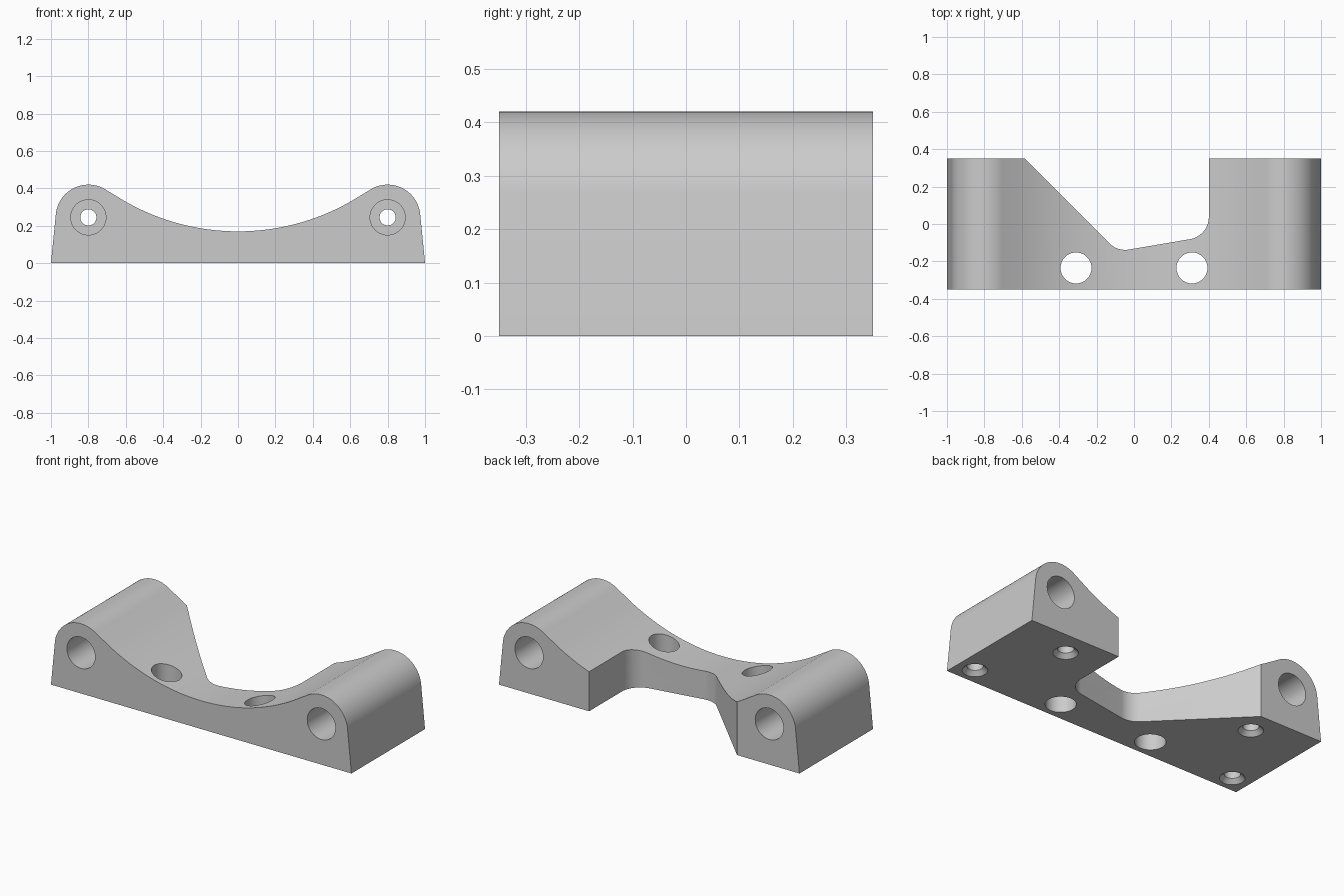
import bpy, bmesh
from math import sin, cos, pi, radians, sqrt
from mathutils import Vector, Matrix

if "Cube" in bpy.data.objects:
    bpy.data.objects.remove(bpy.data.objects["Cube"], do_unlink=True)

WIDTH, DEPTH = 2.0, 0.7
LOBE_X, LOBE_Z, LOBE_R = 0.8, 0.245, 0.175
SADDLE_R, SADDLE_Z = 1.215, 0.17

grey = bpy.data.materials.new("light grey")
grey.use_nodes = True
colour = (0.6, 0.6, 0.6, 1)
grey.diffuse_color = colour
grey.node_tree.nodes["Principled BSDF"].inputs["Base Color"].default_value = colour


def make_object(name, bm):
    bmesh.ops.recalc_face_normals(bm, faces=bm.faces)
    mesh = bpy.data.meshes.new(name)
    bm.to_mesh(mesh)
    bm.free()
    mesh.materials.append(grey)
    obj = bpy.data.objects.new(name, mesh)
    bpy.context.collection.objects.link(obj)
    return obj


def prism(name, points, offset):
    """Extrude a closed outline of 3D points along an offset."""
    bm = bmesh.new()
    face = bm.faces.new([bm.verts.new(p) for p in points])
    new = bmesh.ops.extrude_face_region(bm, geom=[face], use_keep_orig=True)["geom"]
    verts = [g for g in new if isinstance(g, bmesh.types.BMVert)]
    bmesh.ops.translate(bm, verts=verts, vec=offset)
    return make_object(name, bm)


def lathe(name, profile, matrix, sides=48):
    """Turn (radius, height) pairs round the z axis into a closed solid."""
    bm = bmesh.new()
    rings = [[bm.verts.new((r * cos(2 * pi * i / sides), r * sin(2 * pi * i / sides), h))
              for i in range(sides)] for r, h in profile]
    for a, b in zip(rings, rings[1:]):
        for i in range(sides):
            j = (i + 1) % sides
            bm.faces.new((a[i], a[j], b[j], b[i]))
    bm.faces.new(rings[0])
    bm.faces.new(rings[-1])
    bm.transform(matrix)
    return make_object(name, bm)


def fillet(before, corner, after, radius, steps=12):
    """Points of a rounded corner between two straight edges."""
    u, v = (before - corner).normalized(), (after - corner).normalized()
    bisector = (u + v).normalized()
    cos_half = bisector.dot(u)
    sin_half = sqrt(1 - cos_half ** 2)
    centre = corner + bisector * (radius / sin_half)
    reach = radius * cos_half / sin_half
    start, end = corner + u * reach - centre, corner + v * reach - centre
    return [centre + start.lerp(end, i / steps).normalized() * radius for i in range(steps + 1)]


def cut(target, cutter):
    mod = target.modifiers.new("cut", 'BOOLEAN')
    mod.operation, mod.solver, mod.object = 'DIFFERENCE', 'EXACT', cutter
    bpy.context.view_layer.objects.active = target
    bpy.ops.object.modifier_apply(modifier=mod.name)
    bpy.data.objects.remove(cutter, do_unlink=True)


# Body outline: tapered side, rounded lobe, then half of the saddle, mirrored
half = [(WIDTH / 2, 0)]
for i in range(29):
    a = radians(8 + (124.6 - 8) * i / 28)
    half.append((LOBE_X + LOBE_R * cos(a), LOBE_Z + LOBE_R * sin(a)))
for i in range(1, 21):
    x = 0.69 * (1 - i / 20)
    half.append((x, SADDLE_Z + SADDLE_R - sqrt(SADDLE_R ** 2 - x * x)))
outline = half + [(-x, z) for x, z in reversed(half[:-1])]
body = prism("bracket_body", [(x, -DEPTH / 2, z) for x, z in outline], (0, DEPTH, 0))

# Rear cutout with a slanted side and two rounded corners
top_left, low_left, low_right, top_right = [
    Vector((x, y, -0.1)) for x, y in ((-0.685, 0.45), (-0.088, -0.147), (0.4, -0.064), (0.4, 0.45))]
path = [top_left]
path += fillet(top_left, low_left, low_right, 0.12)
path += fillet(low_left, low_right, top_right, 0.12)
path.append(top_right)
cut(body, prism("rear_cutout", path, (0, 0, 0.8)))

# Holes, mirrored left and right
bore = [(0.094, -0.4), (0.094, -0.05), (0.043, -0.05), (0.043, 0.05), (0.094, 0.05), (0.094, 0.4)]
screw = [(0.068, -0.05), (0.068, 0), (0.044, 0.025), (0.044, 0.13)]
for side in (-1, 1):
    # Stepped bore through each lobe
    cut(body, lathe("lobe_bore", bore,
                    Matrix.Translation((side * LOBE_X, 0, LOBE_Z)) @ Matrix.Rotation(pi / 2, 4, 'X')))
    # Vertical mounting hole
    cut(body, lathe("mounting_hole", [(0.083, -0.1), (0.083, 0.6)],
                    Matrix.Translation((side * 0.31, -0.235, 0))))
    # Countersunk blind holes in the underside
    for x, y in ((0.89, -0.25), (0.64, 0.2)):
        cut(body, lathe("screw_hole", screw, Matrix.Translation((side * x, y, 0)), 32))

bpy.ops.object.select_all(action='DESELECT')
body.select_set(True)
bpy.context.view_layer.objects.active = body
bpy.ops.object.shade_smooth_by_angle(angle=radians(25))
